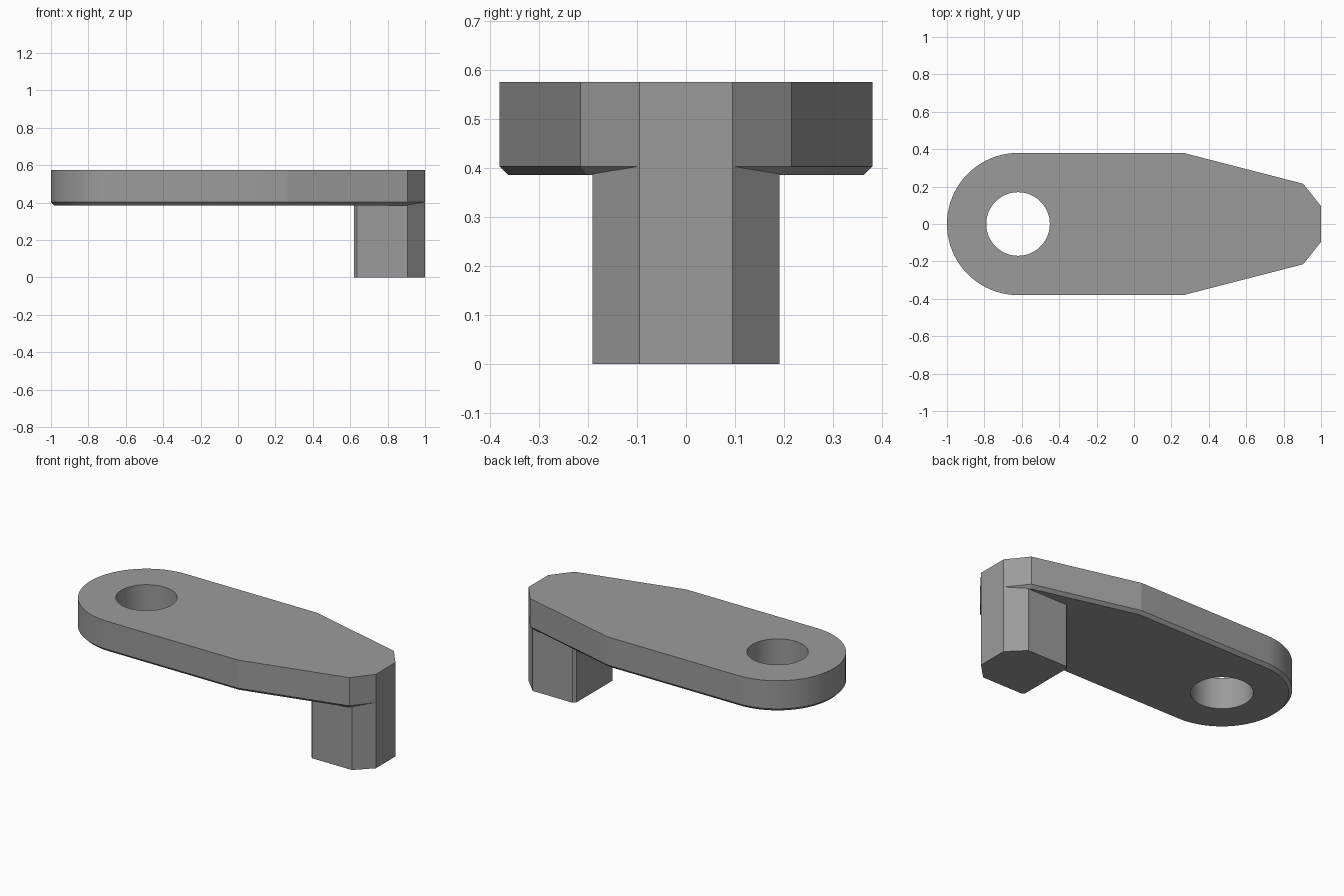
import bpy, bmesh, math

if "Cube" in bpy.data.objects:
    bpy.data.objects.remove(bpy.data.objects["Cube"])

grey = bpy.data.materials.new("mid_grey")
grey.diffuse_color = (0.33, 0.33, 0.33, 1)
grey.use_nodes = True
grey.node_tree.nodes["Principled BSDF"].inputs["Base Color"].default_value = grey.diffuse_color


def prism(name, outline, z0, z1, chamfer=0):
    """Extrude a counter-clockwise outline, optionally chamfering its bottom rim."""
    bm = bmesh.new()
    base = bm.faces.new([bm.verts.new((x, y, z0)) for x, y in outline])
    top = bmesh.ops.extrude_face_region(bm, geom=[base], use_keep_orig=True)["geom"]
    for v in top:
        if isinstance(v, bmesh.types.BMVert):
            v.co.z = z1
    bmesh.ops.recalc_face_normals(bm, faces=bm.faces)
    if chamfer:
        rim = [e for e in bm.edges if all(abs(v.co.z - z0) < 1e-5 for v in e.verts)]
        bmesh.ops.bevel(bm, geom=rim, offset=chamfer, offset_type='OFFSET',
                        segments=1, affect='EDGES')
    mesh = bpy.data.meshes.new(name)
    bm.to_mesh(mesh)
    bm.free()
    ob = bpy.data.objects.new(name, mesh)
    bpy.context.collection.objects.link(ob)
    mesh.materials.append(grey)
    return ob


def mirrored(half):
    """Complete a lower-side outline with its reflection across y = 0."""
    return half + [(x, -y) for x, y in reversed(half)]


def arc(cx, r, a0, a1, n):
    angles = [math.radians(a0 + (a1 - a0) * i / n) for i in range(n + 1)]
    return [(cx + r * math.cos(a), r * math.sin(a)) for a in angles]


PIVOT, RIM_Z, TOP_Z, CHAMFER = -0.62, 0.385, 0.575, 0.018

# Arm plate: round at the pivot end, tapered to a blunt nose
nose = mirrored([(0.265, -0.38), (0.905, -0.215), (1.0, -0.095)])
plate = prism("arm_plate", nose + arc(PIVOT, 0.38, 90, 270, 40), RIM_Z, TOP_Z, CHAMFER)

# Pivot hole
cutter = prism("hole_cutter", arc(PIVOT, 0.17, 0, 360, 64)[:-1], 0.2, 0.8)
cutter.hide_render = True
cut = plate.modifiers.new("pivot_hole", 'BOOLEAN')
cut.operation, cut.solver, cut.object = 'DIFFERENCE', 'EXACT', cutter
bpy.context.view_layer.objects.active = plate
bpy.ops.object.modifier_apply(modifier=cut.name)
bpy.data.objects.remove(cutter)

# Leg under the nose, with a pointed front and slightly broken rear corners
leg = prism("leg", mirrored([(0.62, -0.175), (0.635, -0.19), (0.905, -0.19), (1.0, -0.095)]),
            0, RIM_Z + CHAMFER)

# Smooth the round surfaces, keep the edges crisp
bpy.ops.object.select_all(action='DESELECT')
plate.select_set(True)
bpy.ops.object.shade_smooth_by_angle(angle=math.radians(12))
